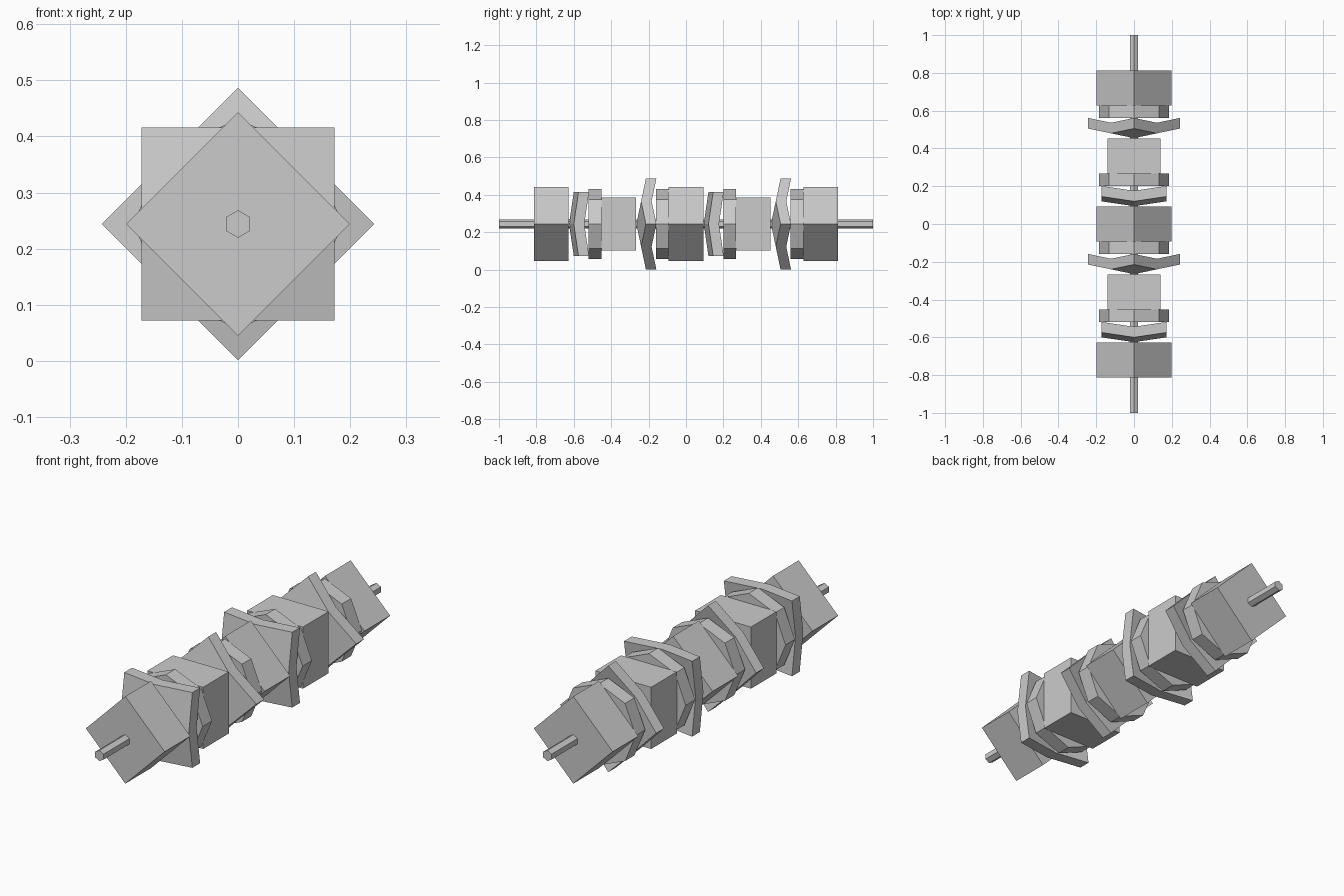
import bpy, bmesh
from math import pi, sin, cos

if "Cube" in bpy.data.objects:
    bpy.data.objects.remove(bpy.data.objects["Cube"])

ZC = 0.244    # height of the shared axis
STEP = 0.36   # spacing of one box + plate + disc group


def loft(name, rings):
    """Skin rings of equal count; each ring is a list of (x, y, z)."""
    bm = bmesh.new()
    vs = [[bm.verts.new((x, y, z + ZC)) for x, y, z in r] for r in rings]
    n = len(vs[0])
    for a, b in zip(vs, vs[1:]):
        for i in range(n):
            j = (i + 1) % n
            bm.faces.new((a[i], a[j], b[j], b[i]))
    return bm, vs


def finish(name, bm):
    bmesh.ops.recalc_face_normals(bm, faces=bm.faces)
    me = bpy.data.meshes.new(name)
    bm.to_mesh(me)
    bm.free()
    ob = bpy.data.objects.new(name, me)
    bpy.context.collection.objects.link(ob)
    return ob


def prism(name, sides, radius, y0, y1, turn=0.0):
    def ring(y):
        return [(radius * sin(turn + 2 * pi * i / sides), y,
                 radius * cos(turn + 2 * pi * i / sides)) for i in range(sides)]
    bm, vs = loft(name, [ring(y0), ring(y1)])
    for r in vs:
        bm.faces.new(r)
    return finish(name, bm)


def bent_plate(name, y, turn, radius=0.243, bend=0.051, thick=0.056):
    # square plate pushed into a shallow pyramid, creased to its edge middles
    def ring(y0):
        pts = []
        for i in range(8):
            a = turn + i * pi / 4
            r, d = (radius, bend) if i % 2 == 0 else (radius * cos(pi / 4), bend / 2)
            pts.append((r * sin(a), y0 + d, r * cos(a)))
        return pts
    bm, vs = loft(name, [ring(y), ring(y + thick)])
    for r, yc in zip(vs, (y, y + thick)):
        c = bm.verts.new((0, yc, ZC))
        for i in range(0, 8, 2):
            bm.faces.new((c, r[i - 1], r[i], r[i + 1]))
    return finish(name, bm)


# hexagonal rod through everything
prism("center_rod", 6, 0.0245, -1, 1)

# groups along the rod, each turned an eighth from the last
for k in range(-2, 3):
    y = k * STEP
    turn = (k % 2) * pi / 4
    prism(f"square_block_{k + 3}", 4, 0.199, y - 0.0925, y + 0.0925, turn)
    if k < 2:
        bent_plate(f"bent_plate_{k + 3}", y + 0.0945, turn + pi / 4)
        prism(f"octagon_disc_{k + 3}", 8, 0.186, y + 0.2, y + 0.2675)
